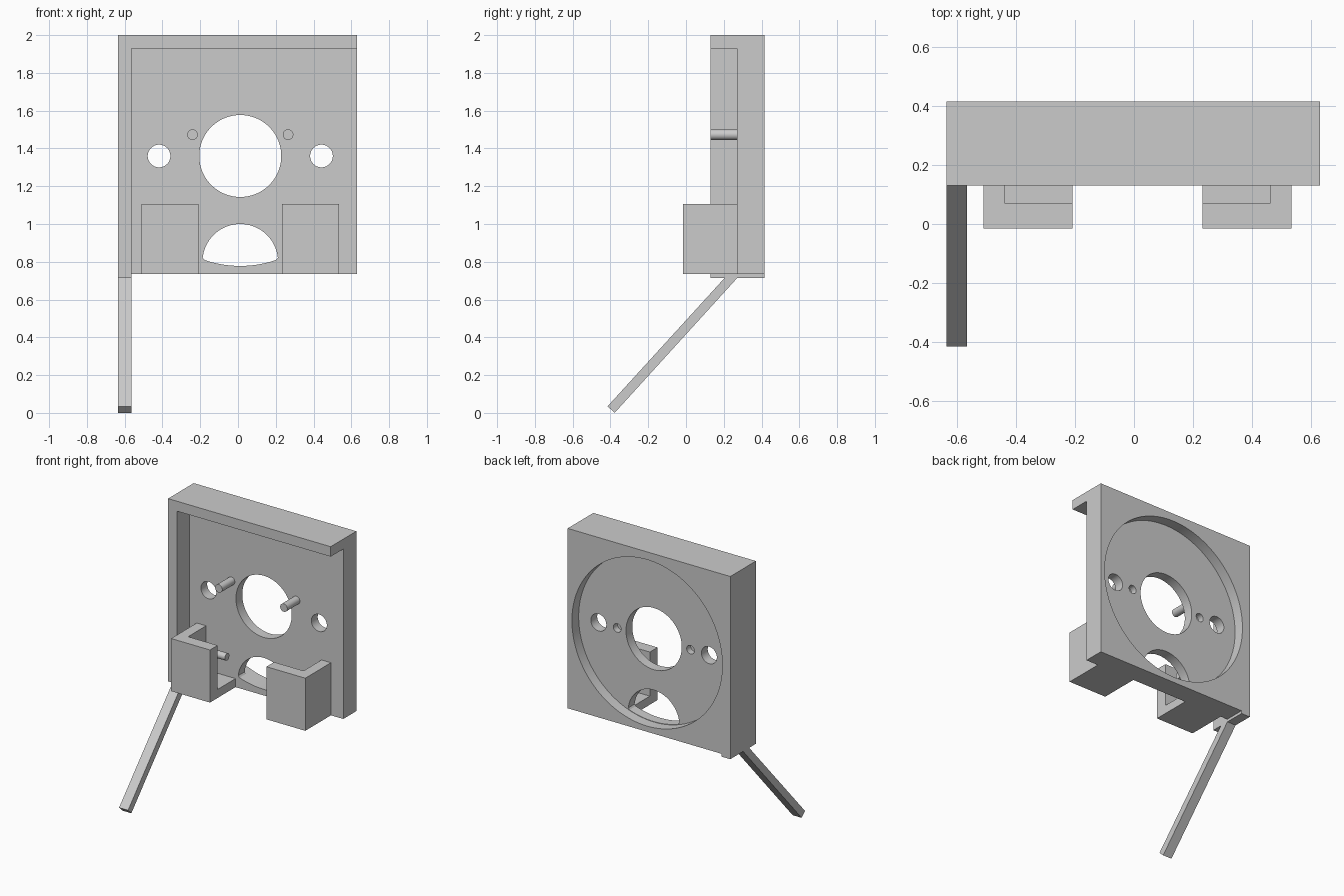
import bpy, bmesh
from math import sin, cos, radians
from mathutils import Vector

cube = bpy.data.objects.get("Cube")
if cube:
    bpy.data.objects.remove(cube, do_unlink=True)

grey = bpy.data.materials.new("light_grey")
grey.use_nodes = True
GREY = (0.6, 0.6, 0.6, 1)
grey.diffuse_color = GREY
grey.node_tree.nodes["Principled BSDF"].inputs["Base Color"].default_value = GREY


def prism(name, outline, axis, lo, hi):
    """Extrude a 2D outline along x (outline is y, z) or y (outline is x, z)."""
    def place(p, d):
        return Vector((d, p[0], p[1])) if axis == "x" else Vector((p[0], d, p[1]))
    bm = bmesh.new()
    near = [bm.verts.new(place(p, lo)) for p in outline]
    far = [bm.verts.new(place(p, hi)) for p in outline]
    bm.faces.new(near)
    bm.faces.new(far[::-1])
    for i in range(len(near)):
        bm.faces.new((near[i], near[i - 1], far[i - 1], far[i]))
    # Make the normals point outwards
    if bm.calc_volume(signed=True) < 0:
        bmesh.ops.reverse_faces(bm, faces=bm.faces)
    mesh = bpy.data.meshes.new(name)
    bm.to_mesh(mesh)
    bm.free()
    mesh.materials.append(grey)
    ob = bpy.data.objects.new(name, mesh)
    bpy.context.collection.objects.link(ob)
    return ob


def box(name, x0, x1, y0, y1, z0, z1):
    return prism(name, [(x0, z0), (x1, z0), (x1, z1), (x0, z1)], "y", y0, y1)


def arc(cx, cz, r, start, end, n):
    angles = [radians(start + (end - start) * i / n) for i in range(n + 1)]
    return [(cx + r * cos(a), cz + r * sin(a)) for a in angles]


def rod(name, axis, cx, cz, r, lo, hi, n=64):
    return prism(name, arc(cx, cz, r, 0, 360, n)[:-1], axis, lo, hi)


def cut(ob, cutter):
    """Subtract the cutter, trying the second solver if the first yields nothing."""
    mod = ob.modifiers.new("cut", "BOOLEAN")
    mod.operation = "DIFFERENCE"
    mod.object = cutter
    for solver in ("EXACT", "MANIFOLD"):
        mod.solver = solver
        bpy.context.view_layer.update()
        graph = bpy.context.evaluated_depsgraph_get()
        result = bpy.data.meshes.new_from_object(ob.evaluated_get(graph))
        if len(result.polygons) >= len(ob.data.polygons):
            ob.modifiers.remove(mod)
            ob.data = result
            break
    else:
        ob.modifiers.remove(mod)
    bpy.data.objects.remove(cutter, do_unlink=True)


def smooth(ob):
    bpy.ops.object.select_all(action="DESELECT")
    ob.select_set(True)
    bpy.context.view_layer.objects.active = ob
    bpy.ops.object.shade_smooth_by_angle(angle=radians(30))


LEFT, RIGHT, INNER = -0.635, 0.63, -0.565
FRONT, WEB, FLOOR, BACK = 0.13, 0.27, 0.34, 0.415
BASE, TOP = 0.735, 2.0
CX, CZ, RECESS = 0.012, 1.36, 0.585

# Housing: panel with a top lip and one side wall, open at the other side
profile = [(LEFT, BASE), (RIGHT, BASE), (RIGHT, TOP), (LEFT, TOP)]
housing = prism("housing", profile, "y", FRONT, BACK)
cut(housing, box("front_pocket", INNER, 1, 0, WEB, 0.5, 1.93))

# Round recess in the back, then the openings in its floor
cut(housing, rod("back_recess", "y", CX, CZ, RECESS, FLOOR, 0.6, 128))
cut(housing, rod("centre_hole", "y", CX, CZ, 0.217, 0.2, 0.5, 96))
for s in (-1, 1):
    cut(housing, rod("screw_hole", "y", CX + s * 0.43, CZ, 0.06, 0.2, 0.5))
    cut(housing, rod("blind_hole", "y", CX + s * 0.285, CZ, 0.03, 0.295, 0.5, 32))
moon = arc(CX, 0.8, 0.2, 6, 174, 48) + arc(CX, CZ, RECESS - 0.003, 251, 289, 24)
cut(housing, prism("half_moon", moon, "y", 0.2, 0.38))
smooth(housing)

# Side wall foot and slanted leg
box("wall_foot", LEFT, INNER, FRONT, BACK, 0.715, BASE)
prism("leg", [(0.205, 0.715), (-0.415, 0.035), (-0.378, 0), (0.272, 0.715)], "x", LEFT, INNER)

# Brackets: outer wall, front wall and floor, open at the top and towards the middle
for s, side in ((-1, "right"), (1, "left")):
    outer, inner = CX + s * 0.522, CX + s * 0.22
    lo, hi = sorted((outer, inner))
    bracket = box(side + "_bracket", lo, hi, -0.015, WEB, BASE, 1.105)
    lo, hi = sorted((outer - s * 0.073, inner - s * 0.1))
    cut(bracket, box("bracket_pocket", lo, hi, 0.07, 0.5, BASE + 0.06, 1.3))
    lo, hi = sorted((outer - s * 0.073, inner + s * 0.01))
    smooth(rod(side + "_bracket_pin", "x", 0.19, 0.975, 0.025, lo, hi, 32))
    # Locating pin on the panel front
    smooth(rod(side + "_pin", "y", CX + s * 0.253, 1.473, 0.028, FRONT, WEB, 32))
